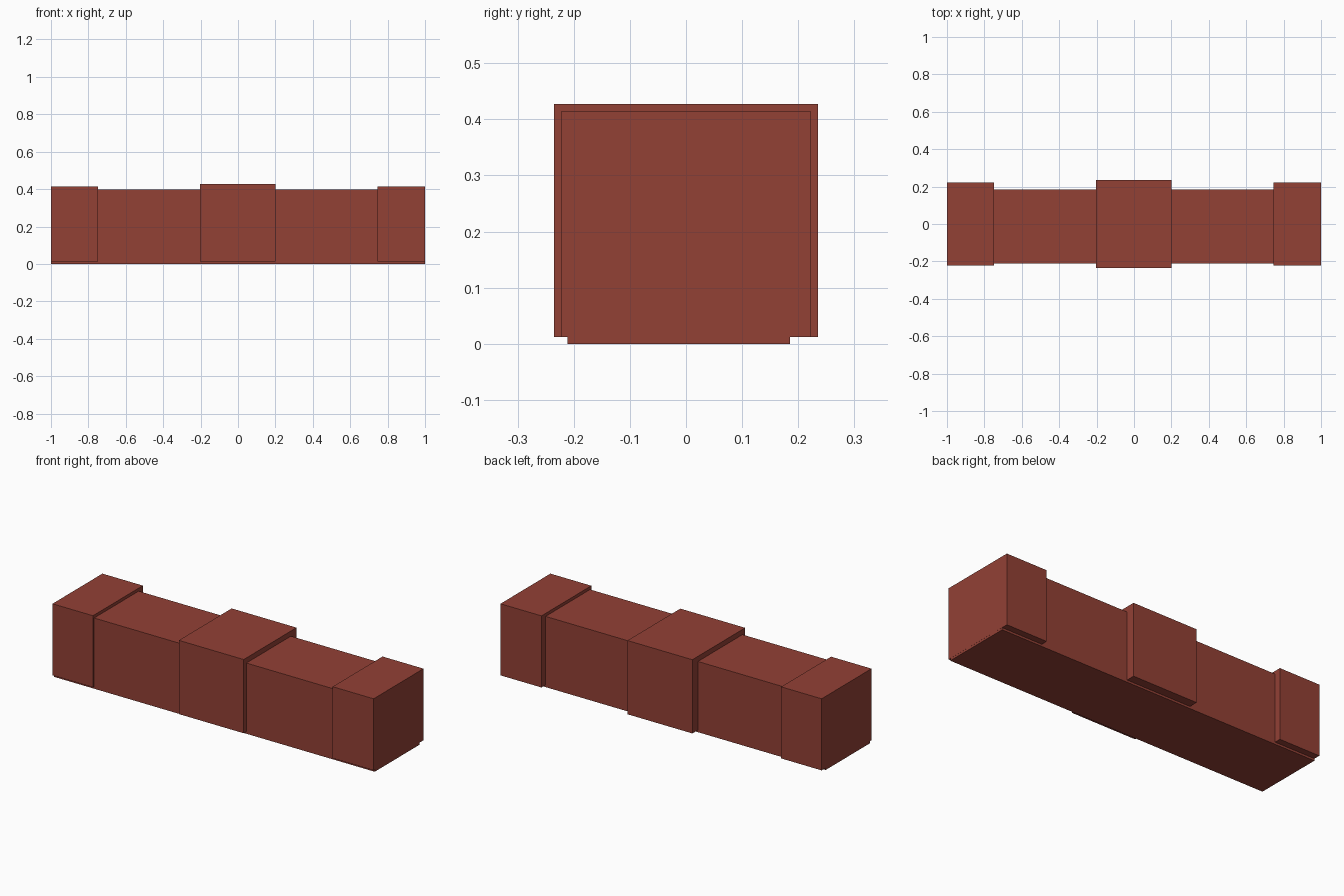
import bpy

cube = bpy.data.objects.get("Cube")
if cube:
    bpy.data.objects.remove(cube, do_unlink=True)

# Single brick red finish
red = bpy.data.materials.new("brick_red")
red.use_nodes = True
colour = (0.29, 0.052, 0.036, 1)
red.diffuse_color = colour
red.node_tree.nodes["Principled BSDF"].inputs["Base Color"].default_value = colour


def box(name, low, high):
    """Box between two opposite corners."""
    centre = [(a + b) / 2 for a, b in zip(low, high)]
    bpy.ops.mesh.primitive_cube_add(size=1, location=centre)
    ob = bpy.context.object
    ob.name = name
    ob.scale = [b - a for a, b in zip(low, high)]
    bpy.ops.object.transform_apply(location=False, rotation=False, scale=True)
    ob.data.materials.append(red)
    return ob


# Long core wall, set slightly toward the front
box("wall_core", (-0.9995, -0.211, 0), (0.9995, 0.185, 0.398))

# Thicker end piers and the taller centre pier
box("right_end_pier", (-1, -0.222, 0.012), (-0.748, 0.222, 0.415))
box("left_end_pier", (0.745, -0.222, 0.012), (1, 0.222, 0.415))
box("centre_pier", (-0.204, -0.235, 0.012), (0.2, 0.235, 0.427))
